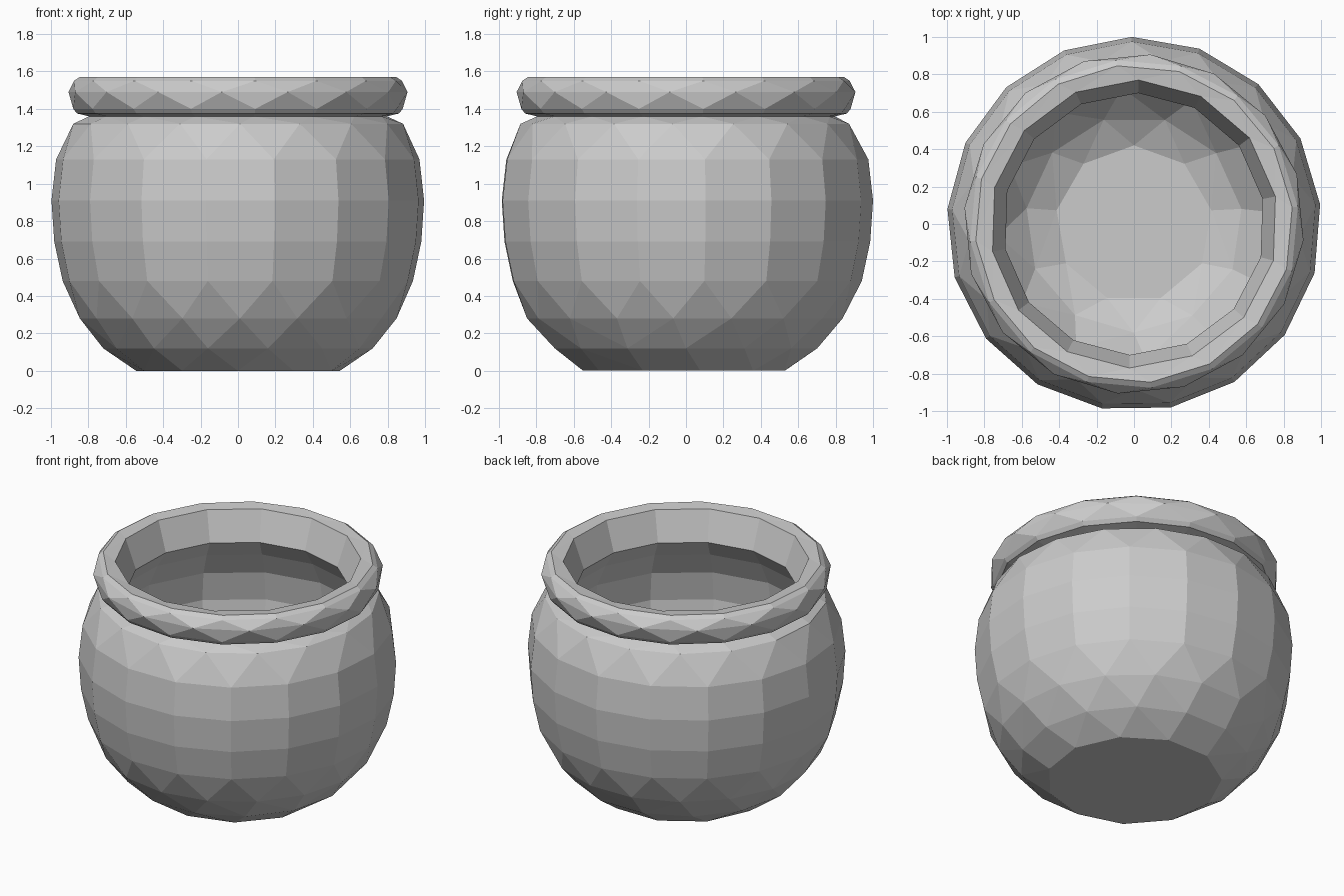
import bpy, bmesh
from math import sin, cos, tau, radians

if "Cube" in bpy.data.objects:
    bpy.data.objects.remove(bpy.data.objects["Cube"])

def add_ring(bm, r, z, n, phase):
    angles = [radians(phase) + tau * i / n for i in range(n)]
    return [(a, bm.verts.new((r * cos(a), r * sin(a), z))) for a in angles]

def stitch(bm, a, b):
    # quads between matching rings, a zigzag of triangles otherwise
    na, nb = len(a), len(b)
    if na == nb and abs(a[0][0] - b[0][0]) < 1e-6:
        for i in range(na):
            j = (i + 1) % na
            bm.faces.new((a[i][1], a[j][1], b[j][1], b[i][1]))
        return
    i = j = 0
    while i < na or j < nb:
        next_a = a[0][0] + tau * (i + 0.5) / na
        next_b = b[0][0] + tau * (j + 0.5) / nb
        va, vb = a[i % na][1], b[j % nb][1]
        if j >= nb or (i < na and next_a <= next_b):
            bm.faces.new((va, a[(i + 1) % na][1], vb))
            i += 1
        else:
            bm.faces.new((va, b[(j + 1) % nb][1], vb))
            j += 1

def faceted_lathe(name, chains, cap_first=None):
    # each chain is a list of rings (radius, height, sides, phase in degrees)
    bm = bmesh.new()
    for k, chain in enumerate(chains):
        rings = [add_ring(bm, *c) for c in chain]
        for lower, upper in zip(rings, rings[1:]):
            stitch(bm, lower, upper)
        # chains run outside-up, or inside-down
        bottom = rings[0] if k == 0 else rings[-1]
        if cap_first:
            vs = [v for _, v in bottom]
            bm.faces.new(vs[::-1] if k == 0 else vs)
    me = bpy.data.meshes.new(name)
    bm.to_mesh(me)
    bm.free()
    ob = bpy.data.objects.new(name, me)
    bpy.context.collection.objects.link(ob)
    return ob

# Round body: outer wall going up, inner wall going down to the floor
outer = [(0.55, 0.0, 11, 8), (0.72, 0.12, 14, 0), (0.85, 0.28, 17, 16.6),
         (0.94, 0.48, 17, 6), (0.985, 0.69, 17, 6), (1.0, 0.91, 17, 6),
         (0.975, 1.13, 17, 6), (0.885, 1.32, 17, 16.6), (0.80, 1.36, 16, 6)]
inner = [(0.70, 1.36, 14, 11), (0.78, 1.24, 14, 11), (0.86, 1.08, 14, 11),
         (0.89, 0.88, 14, 11), (0.85, 0.62, 14, 11), (0.73, 0.36, 12, 5),
         (0.58, 0.20, 11, 8), (0.42, 0.12, 9, 10)]
faceted_lathe("pot_body", [outer, inner], cap_first=True)

# Thick rolled rim, flaring slightly inside
rim = [(0.80, 1.36, 16, 6), (0.865, 1.375, 16, 6), (0.885, 1.40, 16, 6),
       (0.91, 1.49, 16, 17), (0.88, 1.55, 16, 6), (0.85, 1.57, 16, 6),
       (0.77, 1.56, 14, 11), (0.70, 1.36, 14, 11)]
faceted_lathe("pot_rim", [rim])
